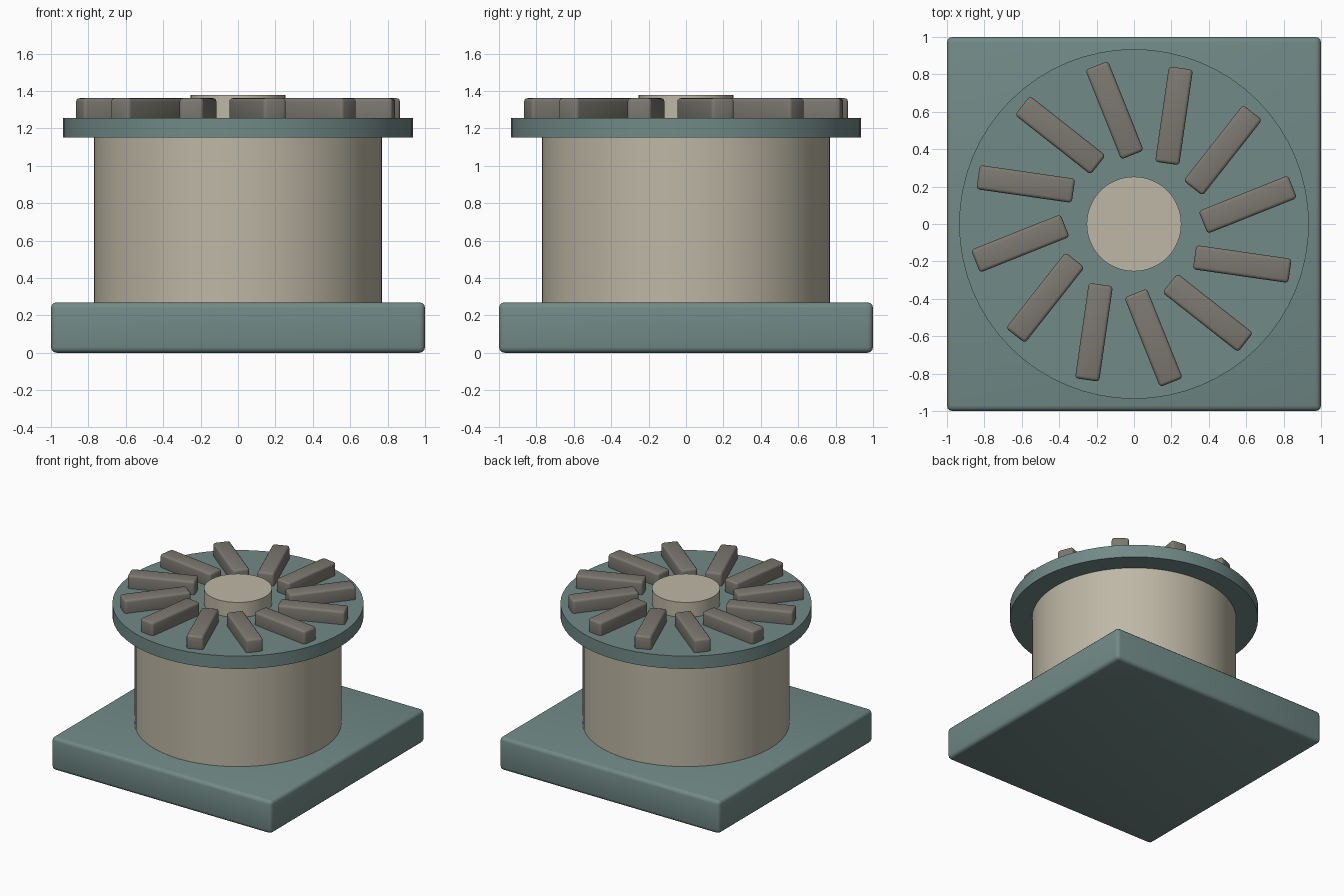
import bpy
import math

if "Cube" in bpy.data.objects:
    bpy.data.objects.remove(bpy.data.objects["Cube"])


def material(name, rgb):
    m = bpy.data.materials.new(name)
    m.diffuse_color = (*rgb, 1.0)
    m.use_nodes = True
    m.node_tree.nodes["Principled BSDF"].inputs["Base Color"].default_value = m.diffuse_color
    return m


TEAL = material("grey teal paint", (0.165, 0.255, 0.24))
BEIGE = material("warm beige metal", (0.51, 0.475, 0.375))
BROWN = material("grey brown metal", (0.20, 0.19, 0.16))


def finish(obj, name, mat):
    obj.name = name
    obj.data.name = name
    obj.data.materials.append(mat)
    bpy.ops.object.shade_smooth_by_angle(angle=math.radians(35))
    return obj


def box(name, size, loc, mat, bevel, turn=0.0):
    bpy.ops.mesh.primitive_cube_add(size=1, location=loc)
    obj = bpy.context.object
    obj.scale = size
    bpy.ops.object.transform_apply(location=False, rotation=False, scale=True)
    mod = obj.modifiers.new("soft edges", 'BEVEL')
    mod.width = bevel
    mod.segments = 3
    bpy.ops.object.modifier_apply(modifier=mod.name)
    obj.rotation_euler.z = turn
    return finish(obj, name, mat)


def cylinder(name, radius, z0, z1, mat):
    bpy.ops.mesh.primitive_cylinder_add(vertices=64, radius=radius, depth=z1 - z0,
                                        location=(0, 0, (z0 + z1) / 2))
    return finish(bpy.context.object, name, mat)


# Square base, drum body, top disc and hub
box("base_plate", (2.0, 2.0, 0.27), (0, 0, 0.135), TEAL, 0.03)
cylinder("drum_body", 0.77, 0.26, 1.16, BEIGE)
cylinder("top_disc", 0.935, 1.15, 1.255, TEAL)
cylinder("center_hub", 0.253, 1.24, 1.378, BEIGE)

# Ring of slanted fan blades
BLADES = 12
for i in range(BLADES):
    a = math.radians(9.7) + i * math.tau / BLADES
    box(f"fan_blade_{i + 1}", (0.515, 0.13, 0.13),
        (0.617 * math.cos(a), 0.617 * math.sin(a), 1.296),
        BROWN, 0.018, turn=a + math.radians(12.1))
